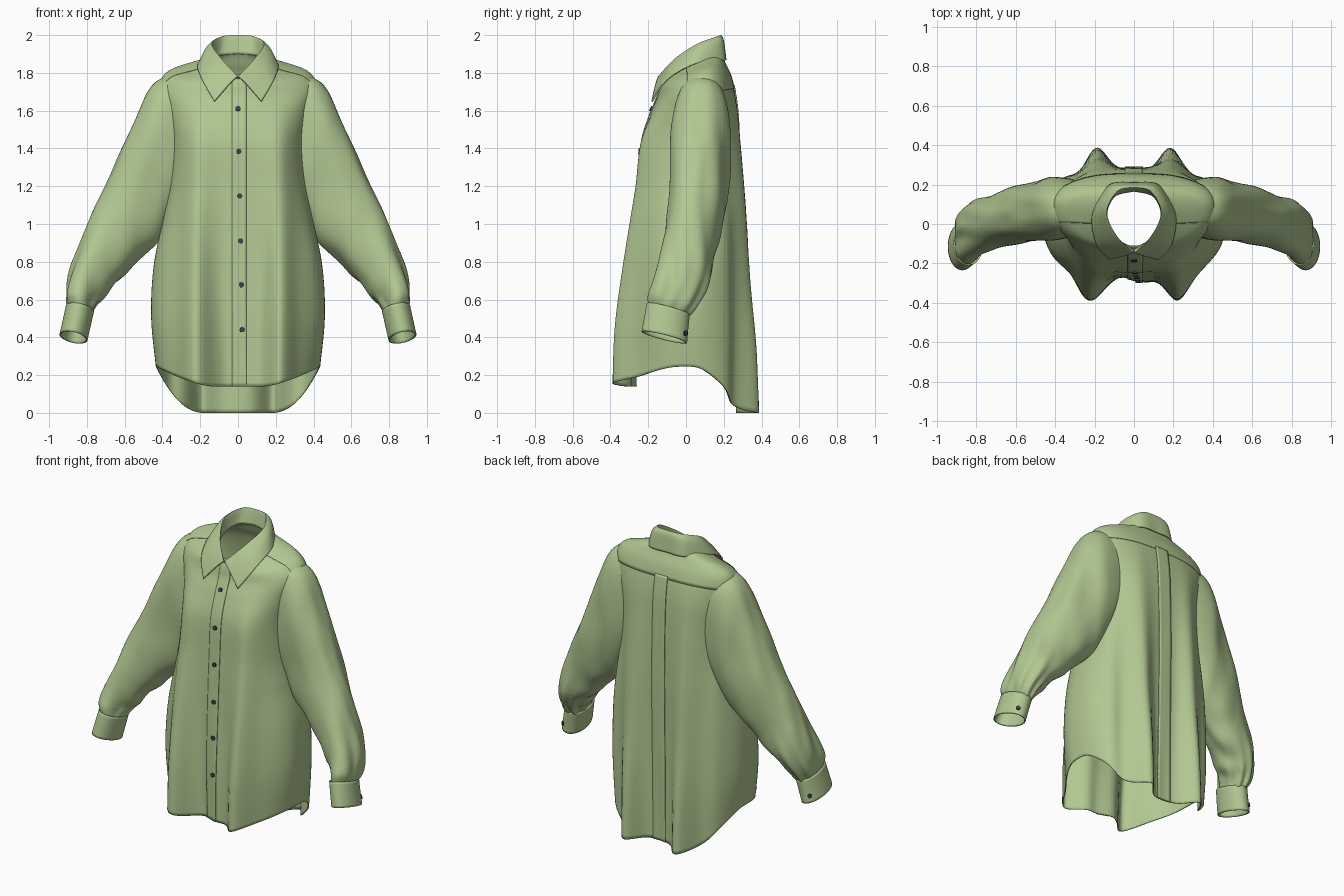
import bpy, math
from mathutils import Vector, noise

if "Cube" in bpy.data.objects:
    bpy.data.objects.remove(bpy.data.objects["Cube"])

def material(name, rgb):
    m = bpy.data.materials.new(name)
    m.diffuse_color = (*rgb, 1)
    m.use_nodes = True
    m.node_tree.nodes["Principled BSDF"].inputs["Base Color"].default_value = m.diffuse_color
    return m

GREEN = material("sage_green_cloth", (0.44, 0.57, 0.285))
DARK = material("dark_slate_button", (0.04, 0.05, 0.06))

def spline(keys, v):
    """Smooth interpolation through rows of key values."""
    n = len(keys) - 1
    i = max(0, min(int(v), n - 1))
    t = v - i
    rows = [keys[max(0, min(n, i + d))] for d in (-1, 0, 1, 2)]
    return [0.5 * (2*b + (c - a)*t + (2*a - 5*b + 4*c - d)*t*t + (3*b - a - 3*c + d)*t**3)
            for a, b, c, d in zip(*rows)]

def sheet(name, f, rows, cols, closed=False, flip=False, thick=0.006, offset=-1, mirror=False):
    """Cloth sheet from f(u, v), u across and v along, both 0..1."""
    nc = cols if closed else cols + 1
    verts = [f(j / cols, i / rows) for i in range(rows + 1) for j in range(nc)]
    faces = []
    for i in range(rows):
        for j in range(cols):
            k = (j + 1) % nc
            q = (i*nc + j, i*nc + k, (i + 1)*nc + k, (i + 1)*nc + j)
            faces.append(q[::-1] if flip else q)
    me = bpy.data.meshes.new(name)
    me.from_pydata(verts, [], faces)
    me.materials.append(GREEN)
    me.shade_smooth()
    me.set_sharp_from_angle(angle=math.radians(50))
    ob = bpy.data.objects.new(name, me)
    bpy.context.collection.objects.link(ob)
    if mirror:
        ob.modifiers.new("mirror", 'MIRROR')
    if thick:
        s = ob.modifiers.new("cloth_thickness", 'SOLIDIFY')
        s.thickness, s.offset = thick, offset
    return ob

def power(x, p):
    return math.copysign(abs(x)**p, x)

def bump(x, c, s):
    return math.exp(-((x - c) / s)**2)

# Torso: z, half width, side y, front y, front fold, back y, back fold, tilt, roundness, back roundness
BODY = [
    (0.00, 0.435, 0.00, -0.28, 0.125, 0.27, 0.125, 0.00, 0.8, 0.75),
    (0.35, 0.460, 0.00, -0.28, 0.110, 0.275, 0.105, 0.00, 0.8, 0.72),
    (0.70, 0.447, 0.01, -0.27, 0.085, 0.28, 0.070, 0.00, 0.8, 0.70),
    (1.00, 0.402, 0.03, -0.26, 0.065, 0.285, 0.048, 0.00, 0.8, 0.66),
    (1.20, 0.365, 0.04, -0.25, 0.050, 0.285, 0.035, 0.00, 0.8, 0.62),
    (1.43, 0.352, 0.06, -0.235, 0.038, 0.28, 0.020, 0.00, 0.8, 0.60),
    (1.60, 0.382, 0.07, -0.19, 0.012, 0.27, 0.008, 0.08, 0.85, 0.60),
    (1.72, 0.412, 0.07, -0.152, 0.0, 0.242, 0.0, 0.25, 0.95, 0.68),
    (1.79, 0.370, 0.07, -0.14, 0.0, 0.208, 0.0, 0.35, 1.0, 0.85),
    (1.83, 0.250, 0.06, -0.13, 0.0, 0.190, 0.0, 0.42, 1.0, 1.0),
    (1.86, 0.150, 0.05, -0.115, 0.0, 0.175, 0.0, 0.45, 1.0, 1.0)]
TOP = len(BODY) - 1

def torso(a, v, off=0.0):
    z, w, ys, yf, fa, yb, ba, k, p, pb = spline(BODY, v)
    c, s = math.cos(a), math.sin(a)
    x = w * power(c, p)
    t = min(1, abs(x) / w)
    fade = max(0, 1 - z / 1.5)
    if s < 0:
        y = ys + (ys - yf) * power(s, p) - fa * bump(abs(x), 0.225, 0.085)
        hem = 0.14 + 0.105 * max(0, (t - 0.3) / 0.7)**1.5
    else:
        y = ys + (yb - ys) * power(s, pb) + ba * (bump(abs(x), 0.19, 0.08) + 0.25 * bump(abs(x), 0.36, 0.05))
        hem = 0.245 * max(0, (t - 0.42) / 0.58)**2.1
    # soft vertical ripples in the cloth
    y += 0.022 * fade * noise.noise(Vector((x * 9, s * 2, z * 0.9))) * min(1, abs(s) * 2)
    zz = z + hem * max(0, 1 - z) + k * (y - 0.05)
    up = off if v > 6.5 else 0
    return Vector((x + c * off, y + s * off, zz + up))

def torso_at_x(x, v, back=False, off=0.0):
    row = spline(BODY, v)
    a = math.acos(max(-1, min(1, power(x / row[1], 1 / row[8]))))
    return torso(a if back else -a, v, off)

sheet("shirt_body", lambda u, v: torso(2 * math.pi * u, v * TOP), 90, 180, closed=True)

# Yoke over the shoulders and upper back
sheet("back_yoke", lambda u, v: torso(-0.3 + (math.pi + 0.6) * u, 6.6 + v * (TOP - 6.6), 0.003), 24, 80, thick=0.003)

# Button placket and back box pleat
sheet("front_placket", lambda u, v: torso_at_x(-0.032 + 0.076 * u, v * TOP, off=0.005), 80, 6)
sheet("back_box_pleat", lambda u, v: torso_at_x(0.045 - 0.09 * u, v * 6.7, True, 0.006), 70, 6)

# Sleeve: outer x, z, under x, z, front y, back y, forward tilt, roundness
SLEEVE = [
    (0.27, 1.795, 0.27, 1.16, -0.05, 0.22, 0.0, 0.8),
    (0.395, 1.775, 0.325, 1.08, -0.075, 0.235, 0.0, 0.8),
    (0.475, 1.705, 0.37, 1.00, -0.085, 0.235, 0.0, 0.85),
    (0.555, 1.53, 0.42, 0.91, -0.09, 0.22, 0.0, 0.9),
    (0.655, 1.31, 0.50, 0.83, -0.095, 0.195, 0.0, 0.95),
    (0.76, 1.085, 0.585, 0.745, -0.115, 0.165, 0.01, 1.0),
    (0.85, 0.865, 0.67, 0.655, -0.145, 0.135, 0.02, 1.0),
    (0.90, 0.71, 0.73, 0.595, -0.18, 0.10, 0.025, 1.0),
    (0.915, 0.61, 0.76, 0.56, -0.20, 0.05, 0.03, 1.0),
    (0.90, 0.55, 0.775, 0.52, -0.20, 0.01, 0.03, 1.0)]
CUFF = [
    (0.912, 0.565, 0.763, 0.535, -0.208, 0.02, 0.03, 1.0),
    (0.928, 0.49, 0.78, 0.46, -0.222, 0.012, 0.03, 1.0),
    (0.945, 0.415, 0.797, 0.385, -0.235, 0.006, 0.03, 1.0)]

def tube(keys, a, v):
    ox, oz, ux, uz, yf, yb, tilt, r = spline(keys, v)
    c, s = power(math.cos(a), r), power(math.sin(a), r)
    mid = Vector(((ox + ux) / 2, (yf + yb) / 2, (oz + uz) / 2))
    return mid, mid + Vector(((ox - ux) / 2 * c, (yb - yf) / 2 * s, (oz - uz) / 2 * c - tilt * s))

def sleeve(u, v):
    a = 2 * math.pi * u
    mid, p = tube(SLEEVE, a, v * (len(SLEEVE) - 1))
    out = (p - mid).normalized()
    # long drape wrinkles, then gathered pleats towards the cuff
    d = 0.02 * noise.noise(Vector((p.x * 6 + 3, p.y * 12, p.z * 3))) * max(0, min(1, v * 5 - 0.6)) * min(1, (1 - v) * 8)
    g = max(0, (v - 0.6) / 0.4)
    d += 0.013 * g * (1 - g**6) * math.cos(9 * a) * (0.5 + 0.5 * math.sin(a))
    d += 0.006 * bump(v, 0.65, 0.15) * math.sin(v * 36 + 2 * a) * max(0, -math.cos(a))
    return p + out * d

sheet("sleeves", sleeve, 76, 72, closed=True, flip=True, mirror=True)
sheet("cuffs", lambda u, v: tube(CUFF, 2 * math.pi * u, v * 2)[1], 8, 48, closed=True, flip=True,
      thick=0.008, mirror=True)

# Collar: half outlines from centre back to centre front
STAND = [(0, .168, 1.90), (.10, .14, 1.89), (.14, .04, 1.85), (.095, -.07, 1.80), (0, -.125, 1.765)]
FOLD = [(0, .186, 1.996), (.085, .168, 1.99), (.14, .06, 1.95), (.09, -.06, 1.872), (.005, -.145, 1.78)]
ROLL = [(0, .198, 1.965), (.11, .182, 1.96), (.175, .06, 1.915), (.145, -.08, 1.825), (.05, -.16, 1.735)]
EDGE = [(0, .208, 1.868), (.125, .195, 1.865), (.208, .05, 1.848), (.19, -.10, 1.765), (.125, -.18, 1.648)]

def collar(u, v):
    s = 1 - 2 * u
    rows = [spline(line, abs(s) * 4) for line in (STAND, FOLD, ROLL, EDGE)]
    # keep the fold crisp between the stand and the fall
    if v < 1 / 3:
        p = Vector(rows[0]).lerp(Vector(rows[1]), v * 3)
    else:
        p = Vector(spline(rows[1:], (v - 1 / 3) * 3))
    p.x *= 1 if s >= 0 else -1
    return p

sheet("folded_collar", collar, 18, 64, thick=0.008, offset=0)

# Buttons
def button(name, pos, normal, r=0.014):
    bpy.ops.mesh.primitive_cylinder_add(vertices=20, radius=r, depth=0.01, location=pos)
    ob = bpy.context.object
    ob.name = name
    ob.rotation_euler = Vector(normal).to_track_quat('Z', 'Y').to_euler()
    ob.data.materials.append(DARK)
    bpy.ops.object.shade_smooth_by_angle()

for i, z in enumerate((1.61, 1.385, 1.15, 0.91, 0.68, 0.44)):
    x = 0.0045 * i
    v = min((k * 0.02 for k in range(50 * TOP)), key=lambda k: abs(torso_at_x(x, k).z - z))
    slope = torso_at_x(x, v + 0.1) - torso_at_x(x, v - 0.1)
    button(f"front_button_{i + 1}", torso_at_x(x, v, off=0.007), (0, -slope.z, slope.y))

for side, name in ((1, "left"), (-1, "right")):
    mid, p = tube(CUFF, math.radians(62), 1.4)
    n = Vector((0.62, 0.77, 0.1))
    p = p + n * 0.001
    button(f"{name}_cuff_button", (p.x * side, p.y, p.z), (n.x * side, n.y, n.z))
